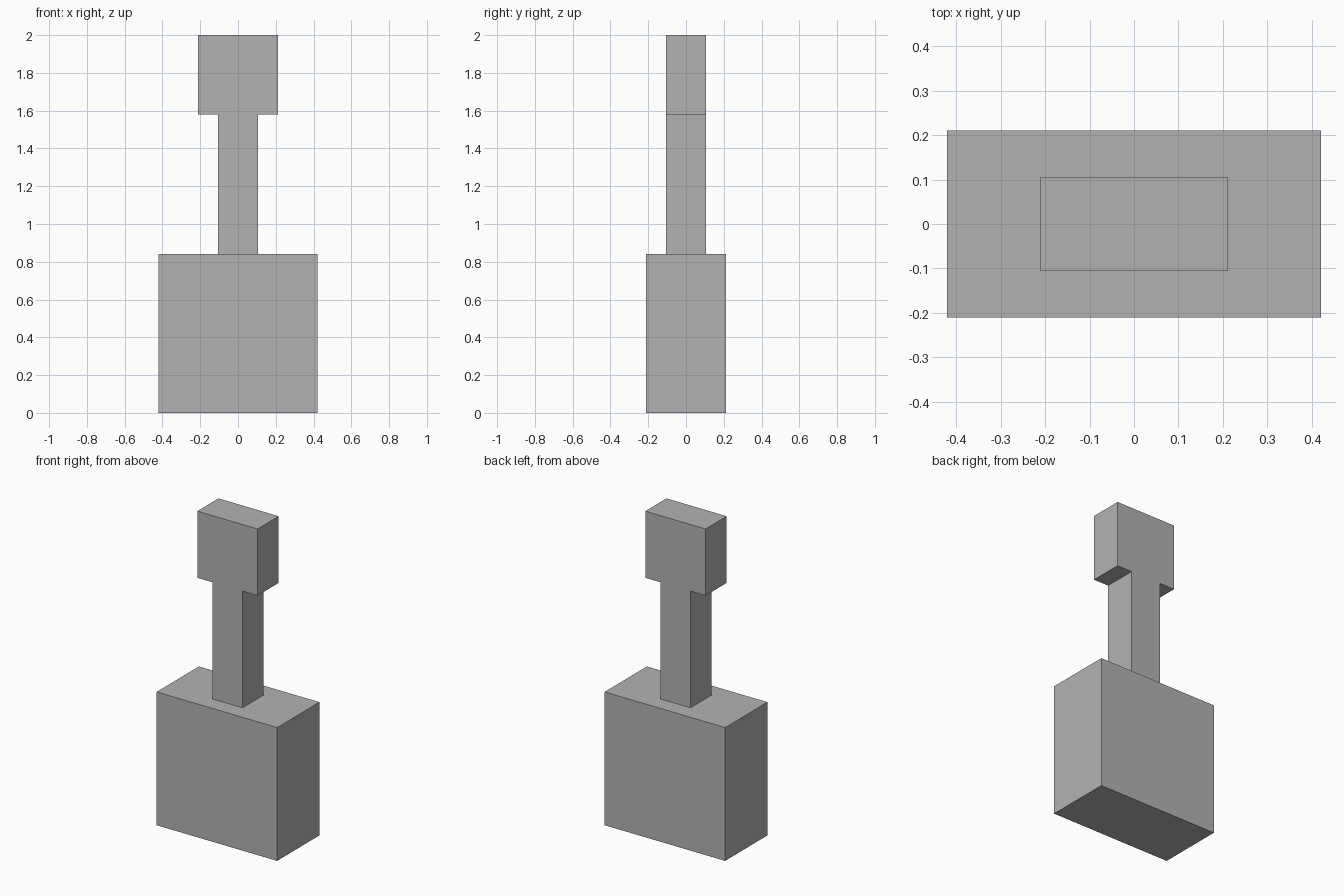
import bpy

if "Cube" in bpy.data.objects:
    bpy.data.objects.remove(bpy.data.objects["Cube"])

U = 2 / 9.5  # block unit: the total height is 9.5 units

grey = bpy.data.materials.new("plain grey")
grey.diffuse_color = (0.45, 0.45, 0.45, 1)
grey.use_nodes = True
grey.node_tree.nodes["Principled BSDF"].inputs["Base Color"].default_value = grey.diffuse_color


def box(name, width, depth, bottom, top):
    """Box centred on the vertical axis, sized in block units."""
    bpy.ops.mesh.primitive_cube_add(size=1, location=(0, 0, (bottom + top) / 2 * U))
    part = bpy.context.object
    part.name = name
    part.scale = (width * U, depth * U, (top - bottom) * U)
    bpy.ops.object.transform_apply(location=False, rotation=False, scale=True)
    part.data.materials.append(grey)
    return part


# Wide blade, square shaft and grip stacked on top
box("blade", 4, 2, 0, 4)
box("shaft", 1, 1, 4, 7.5)
box("grip", 2, 1, 7.5, 9.5)
